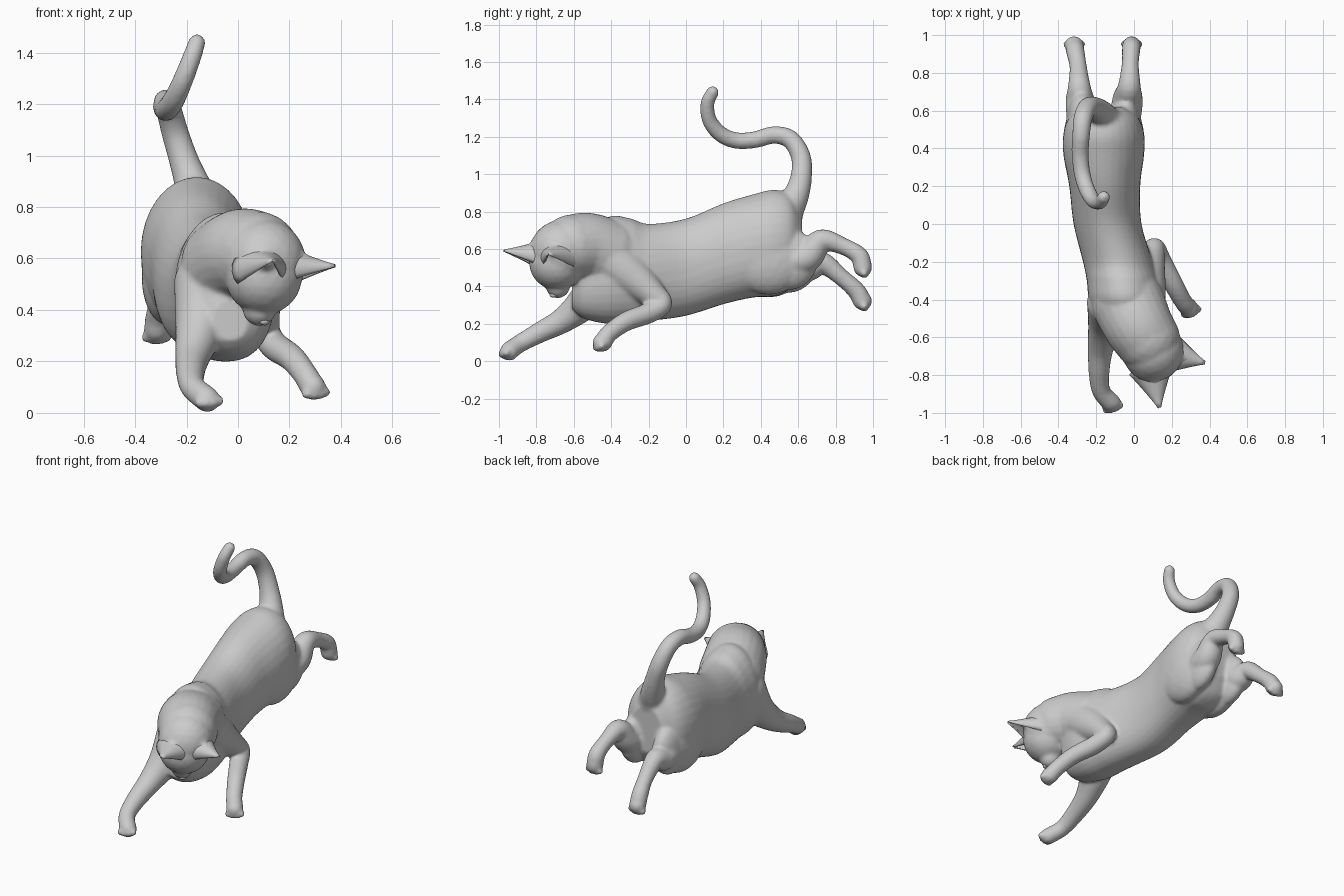
import bpy, bmesh, math
from mathutils import Vector, Matrix


def catmull(pts, n):
    """Smooth curve through points of any dimension."""
    p = [Vector(q) for q in pts]
    p = [2 * p[0] - p[1]] + p + [2 * p[-1] - p[-2]]
    out = []
    for i in range(1, len(p) - 2):
        a, b, c, d = p[i - 1:i + 3]
        for k in range(n):
            t = k / n
            out.append(0.5 * (2 * b + (c - a) * t + (2 * a - 5 * b + 4 * c - d) * t * t
                              + (3 * b - a - 3 * c + d) * t ** 3))
    return out + [p[-2]]


def skin(bm, rings):
    """Bridge rings of coordinates into a closed, capped tube."""
    vs = [[bm.verts.new(c) for c in r] for r in rings]
    n = len(vs[0])
    for a, b in zip(vs, vs[1:]):
        for i in range(n):
            bm.faces.new((a[i], a[(i + 1) % n], b[(i + 1) % n], b[i]))
    bm.faces.new(vs[0][::-1])
    bm.faces.new(vs[-1])


def ball(bm, c, r, rot=None):
    r = (r, r, r) if isinstance(r, float) else r
    m = Matrix.Translation(c) @ (rot or Matrix()) @ Matrix.Diagonal((*r, 1))
    bmesh.ops.create_icosphere(bm, subdivisions=3, radius=1, matrix=m)


def circle(n=24, low=1.0):
    """Unit circle; low < 1 squares off the lower half."""
    pts = [(math.cos(2 * math.pi * i / n), math.sin(2 * math.pi * i / n)) for i in range(n)]
    return [(math.copysign(abs(c) ** low, c), -abs(s) ** low) if s < 0 else (c, s) for c, s in pts]


def limb(bm, xyz, radii, n=6):
    """Round tube along a path with a rounded end at each side."""
    path = [Vector(p) for p in catmull(xyz, n)]
    rad = [max(v[0], 0.01) for v in catmull([(r, 0) for r in radii], n)]
    rings, q, old = [], None, None
    for i, p in enumerate(path):
        d = (path[min(i + 1, len(path) - 1)] - path[max(i - 1, 0)]).normalized()
        q = d.to_track_quat('Z', 'Y') if q is None else old.rotation_difference(d) @ q
        old = d
        rings.append([p + q @ Vector((c * rad[i], s * rad[i], 0)) for c, s in circle()])
    skin(bm, rings)
    ball(bm, path[0], rad[0])
    ball(bm, path[-1], rad[-1])


def paw(bm, c, forward, side, size=0.05):
    """Pad with four toes fanned along the side direction."""
    c, f, s = Vector(c), Vector(forward).normalized(), Vector(side).normalized()
    ball(bm, c, size)
    for k in (-1.5, -0.5, 0.5, 1.5):
        ball(bm, c + f * (0.042 - 0.008 * abs(k)) + s * k * 0.026, 0.021)


def make(name, bm):
    bmesh.ops.recalc_face_normals(bm, faces=bm.faces)
    me = bpy.data.meshes.new(name)
    bm.to_mesh(me)
    bm.free()
    me.shade_smooth()
    ob = bpy.data.objects.new(name, me)
    bpy.context.collection.objects.link(ob)
    return ob


bm = bmesh.new()

# torso: y, centre x, centre z, half width, half height
torso = [(-0.61, -0.03, 0.36, 0.07, 0.08), (-0.55, -0.03, 0.43, 0.14, 0.20),
         (-0.42, -0.045, 0.485, 0.19, 0.285), (-0.30, -0.06, 0.485, 0.19, 0.28),
         (-0.20, -0.085, 0.475, 0.185, 0.26), (0.0, -0.14, 0.503, 0.18, 0.26),
         (0.2, -0.155, 0.575, 0.188, 0.27), (0.36, -0.16, 0.617, 0.213, 0.276),
         (0.47, -0.16, 0.632, 0.215, 0.285), (0.56, -0.16, 0.64, 0.185, 0.25),
         (0.62, -0.155, 0.64, 0.11, 0.15)]
skin(bm, [[(x + c * rx, y, z + s * rz) for c, s in circle(32, 0.85)]
          for y, x, z, rx, rz in catmull(torso, 5)])

# neck, skull and muzzle (head turned and dipped, nose pointing down)
turn = Matrix.Rotation(math.radians(45), 4, 'Z')
limb(bm, [(-0.03, -0.42, 0.57), (0.02, -0.53, 0.61), (0.07, -0.61, 0.61)], [0.195, 0.185, 0.175])
ball(bm, (0.10, -0.67, 0.585), (0.165, 0.165, 0.17), turn)
limb(bm, [(0.10, -0.69, 0.53), (0.09, -0.69, 0.455), (0.083, -0.685, 0.402)], [0.15, 0.108, 0.065])
# ear roots
limb(bm, [(0.13, -0.67, 0.59), (0.20, -0.695, 0.59), (0.27, -0.71, 0.59)], [0.13, 0.07, 0.025])
limb(bm, [(0.09, -0.71, 0.59), (0.10, -0.79, 0.59), (0.115, -0.865, 0.59)], [0.13, 0.07, 0.025])

# forelegs: one reaching forward, one bent with the elbow back
limb(bm, [(-0.12, -0.42, 0.50), (-0.145, -0.52, 0.34), (-0.175, -0.65, 0.225),
          (-0.185, -0.78, 0.155), (-0.175, -0.88, 0.10), (-0.13, -0.94, 0.06)],
     [0.13, 0.10, 0.07, 0.056, 0.049, 0.05])
paw(bm, (-0.12, -0.945, 0.052), (0.25, -0.8, -0.3), (1, 0.3, 0.1))
limb(bm, [(0.03, -0.42, 0.55), (0.055, -0.30, 0.46), (0.09, -0.18, 0.36), (0.11, -0.13, 0.305),
          (0.145, -0.20, 0.258), (0.21, -0.32, 0.213), (0.26, -0.41, 0.15), (0.29, -0.445, 0.10)],
     [0.14, 0.115, 0.075, 0.057, 0.056, 0.052, 0.048, 0.05])
paw(bm, (0.292, -0.45, 0.10), (0.3, -0.4, -0.6), (1, 0.4, 0.1))

# thighs (deep and narrow) and hind legs stretched out behind
for x, z in ((-0.275, 0.53), (-0.045, 0.545)):
    ball(bm, (x, 0.44, z), (0.10, 0.21, 0.19))
    ball(bm, (x, 0.55, z), (0.08, 0.155, 0.165))
limb(bm, [(-0.045, 0.55, 0.53), (-0.035, 0.65, 0.56), (-0.025, 0.725, 0.645),
          (-0.02, 0.84, 0.615), (-0.015, 0.925, 0.565), (-0.012, 0.945, 0.505)],
     [0.08, 0.082, 0.062, 0.046, 0.049, 0.05])
paw(bm, (-0.012, 0.945, 0.50), (0, 0.25, -1), (1, 0, 0))
limb(bm, [(-0.275, 0.55, 0.52), (-0.285, 0.65, 0.505), (-0.29, 0.73, 0.525),
          (-0.295, 0.83, 0.45), (-0.31, 0.91, 0.378), (-0.315, 0.94, 0.325)],
     [0.08, 0.078, 0.06, 0.046, 0.049, 0.05])
paw(bm, (-0.317, 0.945, 0.322), (0, 0.25, -1), (1, 0, 0))

# tail: an S-curve up and forward
limb(bm, [(-0.15, 0.53, 0.80), (-0.175, 0.585, 0.88), (-0.21, 0.615, 0.98), (-0.245, 0.615, 1.09),
          (-0.27, 0.56, 1.185), (-0.28, 0.47, 1.21), (-0.285, 0.37, 1.185), (-0.275, 0.27, 1.18),
          (-0.25, 0.185, 1.215), (-0.215, 0.125, 1.29), (-0.18, 0.115, 1.38), (-0.16, 0.142, 1.438)],
     [0.10, 0.072, 0.058, 0.053, 0.05, 0.047, 0.045, 0.044, 0.043, 0.04, 0.037, 0.034])

# fuse all body volumes into one smooth skin
body = make("cat_body", bm)
rm = body.modifiers.new("fuse", 'REMESH')
rm.mode = 'VOXEL'
rm.voxel_size = 0.01
rm.use_smooth_shade = True
sm = body.modifiers.new("soften", 'SMOOTH')
sm.factor = 0.5
sm.iterations = 8


def ear(name, base, tip):
    """Pointed half-shell, open on the underside."""
    base, tip = Vector(base), Vector(tip)
    d = (tip - base).normalized()
    side = d.cross(Vector((0, 0, 1))).normalized()
    up = side.cross(d)
    bm = bmesh.new()
    rows = []
    for i in range(9):
        v = i / 8
        r = 0.004 + 0.11 * (1 - v) ** 1.1
        row = []
        for k in range(17):
            a = math.radians(-35 + 250 * k / 16)
            row.append(bm.verts.new(base.lerp(tip, v) + side * math.cos(a) * r
                                    + up * math.sin(a) * r * 0.8))
        rows.append(row)
    for a, b in zip(rows, rows[1:]):
        for k in range(16):
            bm.faces.new((a[k], a[k + 1], b[k + 1], b[k]))
    ob = make(name, bm)
    so = ob.modifiers.new("thickness", 'SOLIDIFY')
    so.thickness = 0.01
    so.offset = 0


# ears
ear("ear_left", (0.18, -0.68, 0.555), (0.375, -0.735, 0.57))
ear("ear_right", (0.09, -0.77, 0.555), (0.135, -0.972, 0.59))

# eyes, one each side of the muzzle
for name, c in (("eye_left", (0.168, -0.69, 0.435)), ("eye_right", (0.085, -0.773, 0.435))):
    bm = bmesh.new()
    ball(bm, c, (0.026, 0.02, 0.018), turn)
    make(name, bm)

# nose
bm = bmesh.new()
ball(bm, (0.103, -0.71, 0.354), (0.022, 0.016, 0.014), turn)
make("nose", bm)
